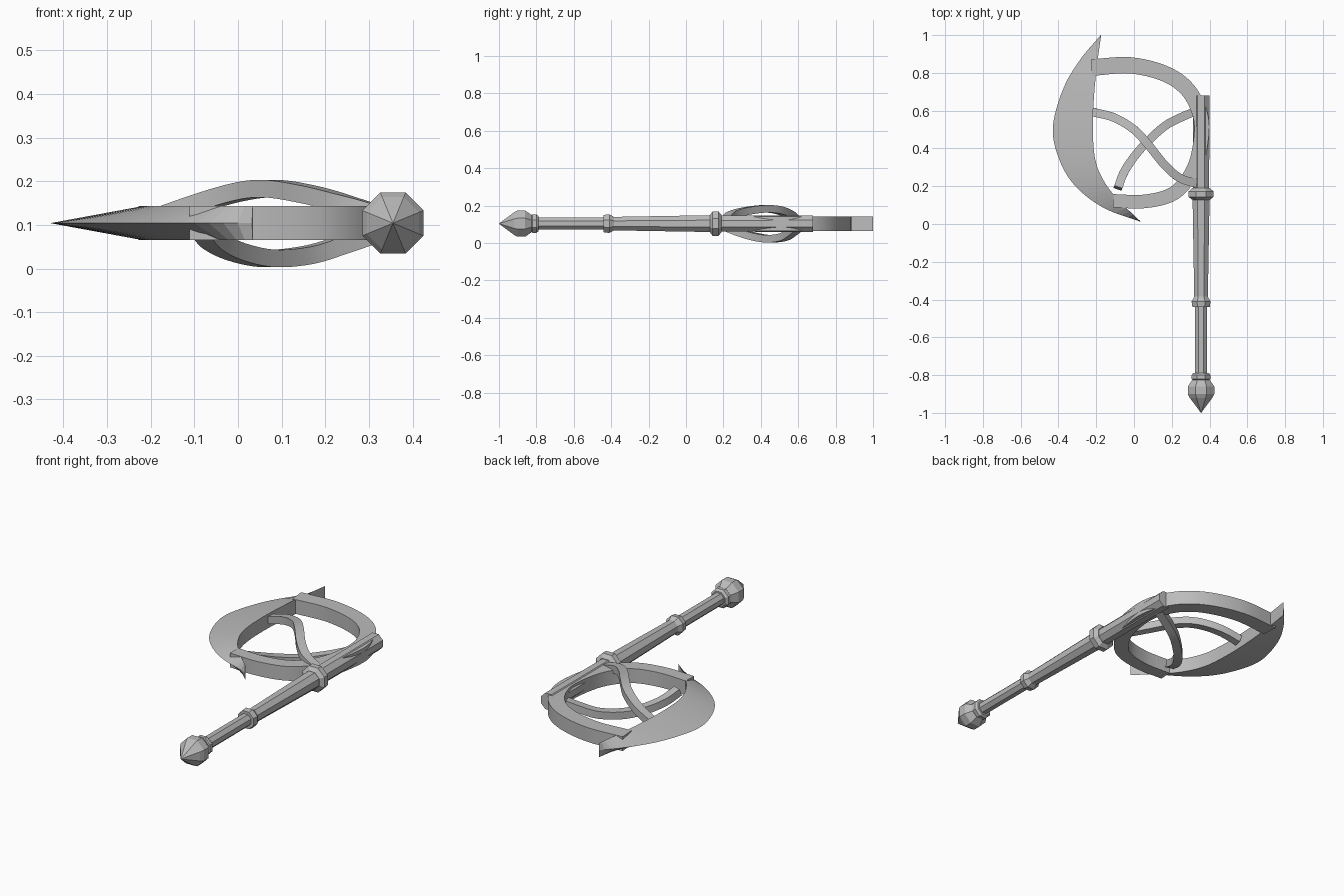
import bpy, bmesh, math
from mathutils import Vector

if "Cube" in bpy.data.objects:
    bpy.data.objects.remove(bpy.data.objects["Cube"])

steel = bpy.data.materials.new("grey steel")
steel.use_nodes = True
GREY = (0.5, 0.5, 0.5, 1)
steel.diffuse_color = GREY
steel.node_tree.nodes["Principled BSDF"].inputs["Base Color"].default_value = GREY

MID = 0.104    # height of the middle plane
HALF = 0.039   # half thickness of blade and frame


def spline(points, steps):
    """Smooth curve through the points (Catmull-Rom)."""
    p = [Vector(q) for q in points]
    p = [2 * p[0] - p[1]] + p + [2 * p[-1] - p[-2]]
    out = []
    for a, b, c, d in zip(p, p[1:], p[2:], p[3:]):
        for i in range(steps):
            t = i / steps
            out.append(0.5 * (2 * b + (c - a) * t + (2 * a - 5 * b + 4 * c - d) * t ** 2
                              + (3 * b - a - 3 * c + d) * t ** 3))
    return out + [p[-2]]


def loft(name, rings, smooth=False):
    """Join rings of equal length into a capped solid."""
    bm = bmesh.new()
    rows = [[bm.verts.new(v) for v in ring] for ring in rings]
    n = len(rows[0])
    for r, s in zip(rows, rows[1:]):
        for i in range(n):
            j = (i + 1) % n
            bm.faces.new((r[i], r[j], s[j], s[i]))
    bm.faces.new(rows[0])
    bm.faces.new(rows[-1])
    bmesh.ops.remove_doubles(bm, verts=bm.verts, dist=0.0002)
    bmesh.ops.recalc_face_normals(bm, faces=bm.faces)
    mesh = bpy.data.meshes.new(name)
    bm.to_mesh(mesh)
    bm.free()
    mesh.materials.append(steel)
    obj = bpy.data.objects.new(name, mesh)
    bpy.context.collection.objects.link(obj)
    if smooth:
        bpy.ops.object.select_all(action='DESELECT')
        obj.select_set(True)
        bpy.context.view_layer.objects.active = obj
        bpy.ops.object.shade_smooth_by_angle(angle=math.radians(30))
    return obj


def turned(name, profile):
    """Eight-sided turned part along y; profile holds (y, half width)."""
    rings = []
    for y, half in profile:
        r = half / math.cos(math.pi / 8)
        angles = [math.pi / 8 + k * math.pi / 4 for k in range(8)]
        rings.append([(0.355 + r * math.cos(a), y, MID + r * math.sin(a)) for a in angles])
    return loft(name, rings)


def strap(name, points, widths, height, steps=6):
    """Rectangular bar swept along a path; width tapers from start to end."""
    path = spline(points, steps)
    last = len(path) - 1
    rings = []
    for i, p in enumerate(path):
        tangent = (path[min(i + 1, last)] - path[max(i - 1, 0)]).normalized()
        side = tangent.cross(Vector((0, 0, 1))).normalized()
        up = side.cross(tangent)
        w = (widths[0] + (widths[1] - widths[0]) * i / last) / 2
        h = height / 2
        rings.append([p + side * a * w + up * b * h
                      for a, b in ((-1, -1), (1, -1), (1, 1), (-1, 1))])
    return loft(name, rings, True)


# Handle
turned("pommel", [(-1, 0.0005), (-0.92, 0.06), (-0.90, 0.07), (-0.86, 0.07), (-0.825, 0.046)])
turned("pommel_collar", [(-0.83, 0.04), (-0.82, 0.05), (-0.80, 0.05), (-0.788, 0.04)])
turned("grip", [(-0.80, 0.032), (-0.42, 0.032)])
turned("shaft", [(-0.44, 0.046), (-0.41, 0.05), (-0.385, 0.036), (-0.1, 0.041), (0.14, 0.045)])
turned("upper_collar", [(0.128, 0.046), (0.143, 0.066), (0.173, 0.066), (0.19, 0.046)])
turned("socket", [(0.13, 0.043), (0.68, 0.044)])

# Crescent blade: thick spine tapering to a sharp outer edge
edge = spline([(-0.176, 1, MID), (-0.285, 0.87, MID), (-0.375, 0.715, MID), (-0.43, 0.51, MID),
               (-0.395, 0.34, MID), (-0.31, 0.2, MID), (-0.16, 0.085, MID), (0.032, 0.013, MID)], 6)
spine = spline([(-0.174, 0.999, MID), (-0.192, 0.87, MID), (-0.21, 0.7, MID), (-0.218, 0.51, MID),
                (-0.205, 0.34, MID), (-0.155, 0.22, MID), (-0.075, 0.12, MID), (0.034, 0.014, MID)], 6)
lift = Vector((0, 0, HALF))
loft("blade", [[e, s + lift, s - lift] for e, s in zip(edge, spine)])

# Curved frame holding the blade
frame = [(-0.225, 0.828), (-0.02, 0.84), (0.165, 0.795), (0.285, 0.71), (0.35, 0.58), (0.355, 0.45),
         (0.315, 0.29), (0.215, 0.165), (0.06, 0.12), (-0.11, 0.123)]
strap("frame", [(x, y, MID) for x, y in frame], (0.088, 0.07), 2 * HALF)

# Two crossing braces, one arching up and one arching down
strap("upper_brace", [(-0.215, 0.592, 0.108), (-0.105, 0.563, 0.145), (0.0, 0.50, 0.175),
                      (0.075, 0.42, 0.183), (0.16, 0.315, 0.17), (0.24, 0.245, 0.149),
                      (0.33, 0.215, 0.122)], (0.045, 0.045), 0.04)
strap("lower_brace", [(0.33, 0.598, 0.085), (0.25, 0.565, 0.058), (0.165, 0.52, 0.032),
                      (0.075, 0.44, 0.023), (0.0, 0.355, 0.037), (-0.055, 0.27, 0.063),
                      (-0.085, 0.19, 0.095)], (0.045, 0.045), 0.04)
